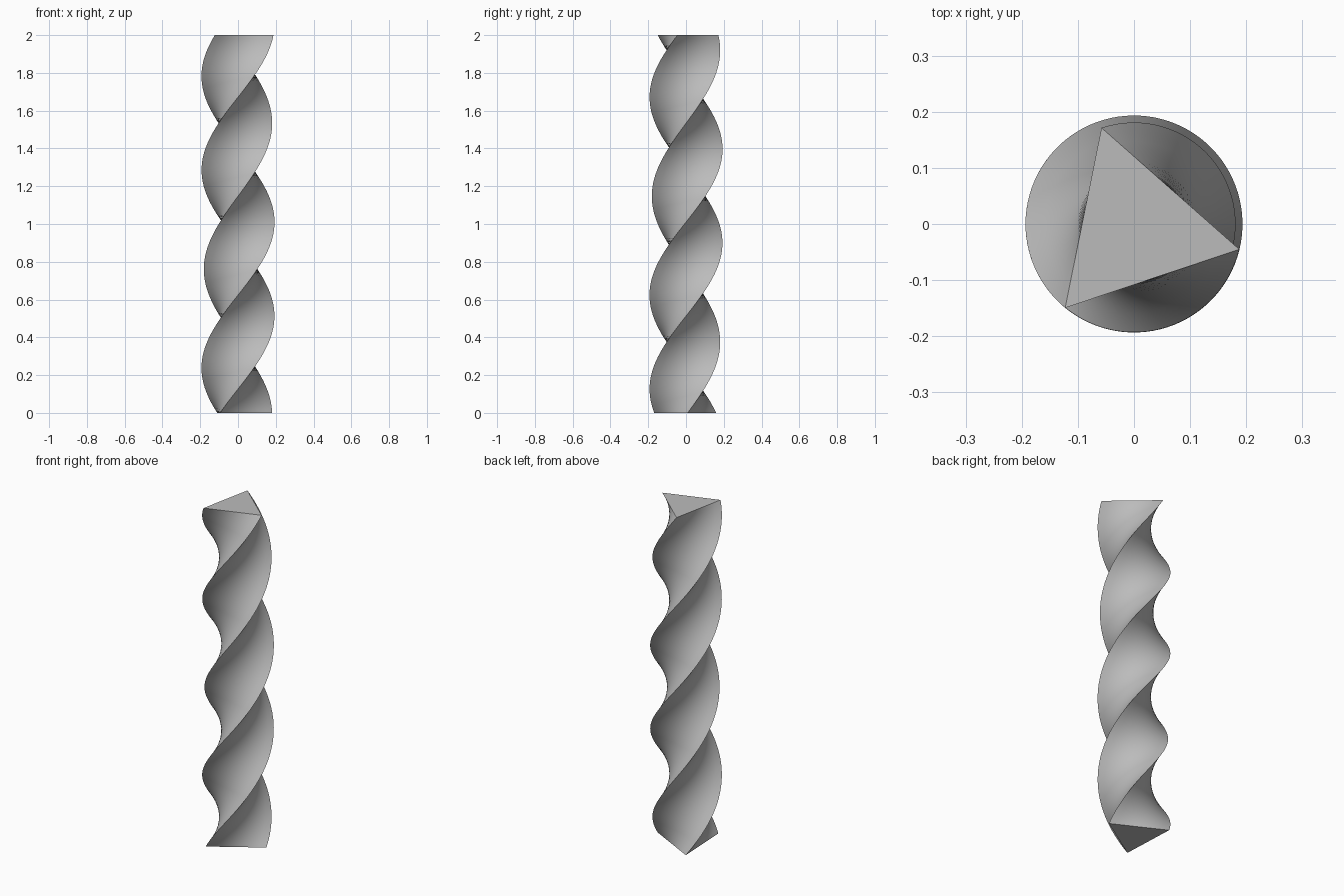
import bpy
import bmesh
import math
from mathutils import Matrix, Vector

cube = bpy.data.objects.get("Cube")
if cube:
    bpy.data.objects.remove(cube, do_unlink=True)

HEIGHT = 2.0
TWIST = math.radians(466)      # total turn, counter-clockwise going up
LAYERS = 120
SIDE_STEPS = 8                 # segments along each side of the triangle
RADIUS = 0.189
OFFSET = Vector((0.0023, -0.0077, 0))   # triangle sits slightly off the twist axis
TOP_ANGLE = math.radians(108.6)


def triangle_profile():
    """Outline of the triangle at the top, each side divided evenly."""
    corners = [OFFSET + Matrix.Rotation(TOP_ANGLE + i * math.tau / 3, 3, "Z")
               @ Vector((RADIUS, 0, 0)) for i in range(3)]
    return [corners[i].lerp(corners[(i + 1) % 3], s / SIDE_STEPS)
            for i in range(3) for s in range(SIDE_STEPS)]


# Grey material
grey = bpy.data.materials.new("grey")
grey.use_nodes = True
colour = (0.5, 0.5, 0.5, 1)
grey.diffuse_color = colour
grey.node_tree.nodes["Principled BSDF"].inputs["Base Color"].default_value = colour

# Twisted column: stacked, turned copies of the profile
bm = bmesh.new()
profile = triangle_profile()
rings = []
for layer in range(LAYERS + 1):
    t = layer / LAYERS
    turn = Matrix.Rotation((t - 1) * TWIST, 3, "Z")
    lift = Vector((0, 0, t * HEIGHT))
    rings.append([bm.verts.new(turn @ p + lift) for p in profile])

count = len(profile)
for low, high in zip(rings, rings[1:]):
    for i in range(count):
        j = (i + 1) % count
        bm.faces.new((low[i], low[j], high[j], high[i]))

# Flat end caps
bm.faces.new(rings[-1])
bm.faces.new(rings[0][::-1])

mesh = bpy.data.meshes.new("twisted_column")
bm.to_mesh(mesh)
bm.free()
mesh.materials.append(grey)
column = bpy.data.objects.new("twisted_column", mesh)
bpy.context.collection.objects.link(column)

# Smooth flanks, sharp ridges and rims
bpy.context.view_layer.objects.active = column
column.select_set(True)
bpy.ops.object.shade_smooth_by_angle(angle=math.radians(30))
